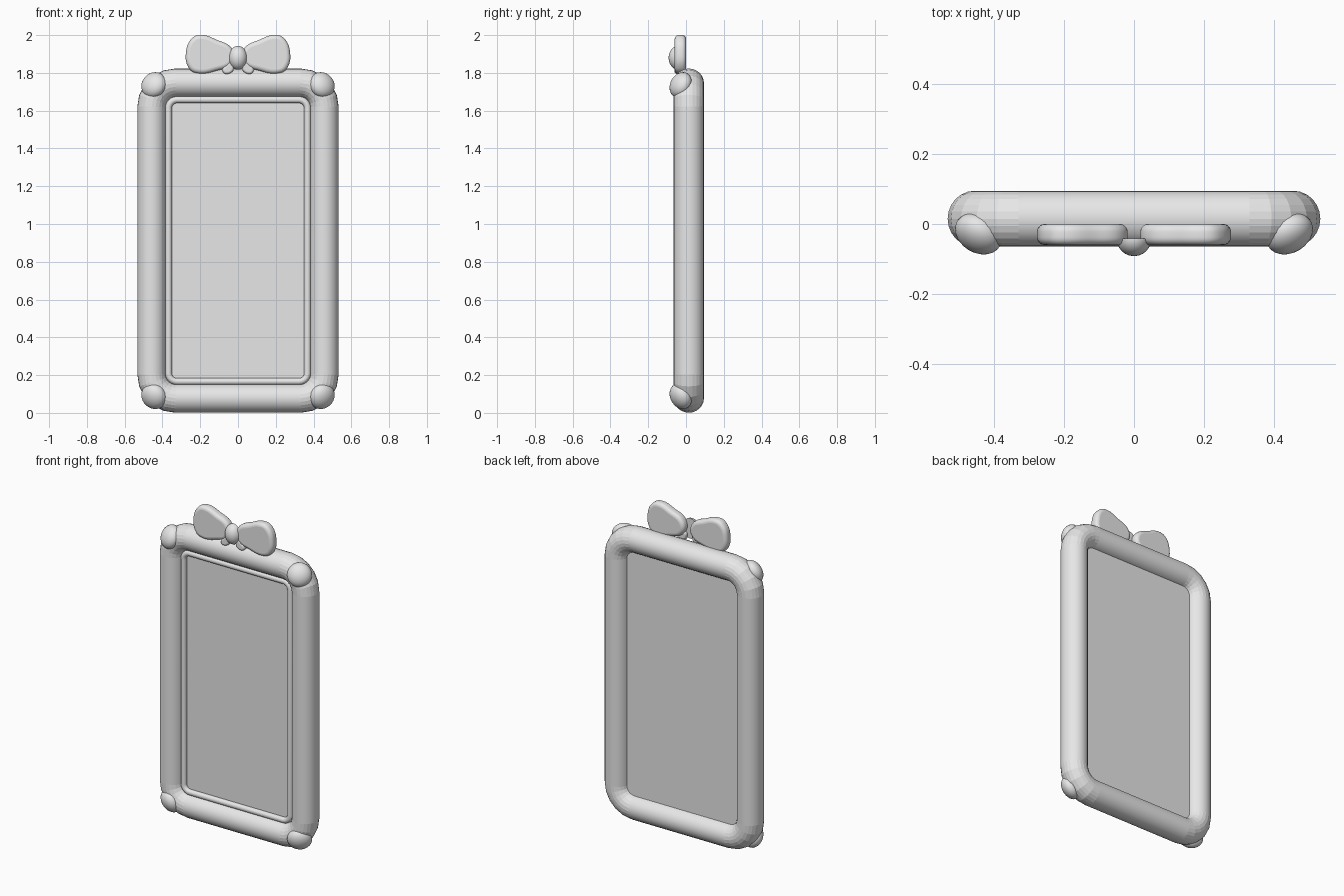
import bpy, bmesh
from math import sin, cos, pi, radians
from mathutils import Vector

cube = bpy.data.objects.get("Cube")
if cube:
    bpy.data.objects.remove(cube, do_unlink=True)

GREY = (0.8, 0.8, 0.8, 1)
mat = bpy.data.materials.new("light grey")
mat.use_nodes = True
mat.diffuse_color = GREY
mat.node_tree.nodes["Principled BSDF"].inputs["Base Color"].default_value = GREY

MID_Z = 0.912  # middle height of the frame


def finish(obj, angle):
    obj.data.materials.clear()
    obj.data.materials.append(mat)
    bpy.ops.object.select_all(action='DESELECT')
    obj.select_set(True)
    bpy.context.view_layer.objects.active = obj
    bpy.ops.object.shade_smooth_by_angle(angle=radians(angle))


def mesh_object(name, bm, angle=30):
    bmesh.ops.recalc_face_normals(bm, faces=bm.faces)
    mesh = bpy.data.meshes.new(name)
    bm.to_mesh(mesh)
    bm.free()
    obj = bpy.data.objects.new(name, mesh)
    bpy.context.collection.objects.link(obj)
    finish(obj, angle)
    return obj


def rounded_rect(hx, hz, r, steps):
    """Points of a rounded rectangle with the outward direction at each."""
    out = []
    for q, (sx, sz) in enumerate([(1, 1), (-1, 1), (-1, -1), (1, -1)]):
        for i in range(steps + 1):
            a = (q + i / steps) * pi / 2
            d = Vector((cos(a), 0, sin(a)))
            out.append((Vector((sx * (hx - r), 0, MID_Z + sz * (hz - r))) + d * r, d))
    return out


def swept_ring(name, path, y, width, depth, sides):
    """Sweep an elliptical section around a closed path."""
    bm = bmesh.new()
    rings = []
    for p, d in path:
        ring = []
        for k in range(sides):
            a = 2 * pi * k / sides
            ring.append(bm.verts.new(p + d * width * cos(a) + Vector((0, y + depth * sin(a), 0))))
        rings.append(ring)
    for i, ring in enumerate(rings):
        nxt = rings[(i + 1) % len(rings)]
        for k in range(sides):
            m = (k + 1) % sides
            bm.faces.new((ring[k], ring[m], nxt[m], nxt[k]))
    return mesh_object(name, bm)


def ellipsoid(name, centre, radii, axis=None, half=False):
    bm = bmesh.new()
    bmesh.ops.create_uvsphere(bm, u_segments=24, v_segments=16, radius=1)
    if half:  # keep only the front half, capped
        bmesh.ops.bisect_plane(bm, geom=bm.verts[:] + bm.edges[:] + bm.faces[:],
                               plane_co=(0, 0, 0), plane_no=(0, 1, 0), clear_outer=True)
        bmesh.ops.holes_fill(bm, edges=[e for e in bm.edges if e.is_boundary])
    bmesh.ops.scale(bm, vec=radii, verts=bm.verts)
    if axis:
        turn = Vector(axis).to_track_quat('Z', 'Y').to_matrix()
        bmesh.ops.rotate(bm, matrix=turn, verts=bm.verts)
    bmesh.ops.translate(bm, vec=centre, verts=bm.verts)
    mesh_object(name, bm)


def padded_shape(name, points, side, y, half_flat, bevel):
    """Flat outline in the front plane with a rounded rim."""
    curve = bpy.data.curves.new(name, 'CURVE')
    curve.dimensions = '2D'
    curve.fill_mode = 'BOTH'
    curve.extrude, curve.bevel_depth, curve.bevel_resolution = half_flat, bevel, 4
    curve.resolution_u = 6
    spline = curve.splines.new('BEZIER')
    spline.bezier_points.add(len(points) - 1)
    for bp, (x, z) in zip(spline.bezier_points, points):
        bp.co = (side * x, z, 0)
        bp.handle_left_type = bp.handle_right_type = 'AUTO'
    spline.use_cyclic_u = True
    obj = bpy.data.objects.new(name, curve)
    obj.rotation_euler = (pi / 2, 0, 0)
    obj.location.y = y
    bpy.context.collection.objects.link(obj)
    bpy.ops.object.select_all(action='DESELECT')
    obj.select_set(True)
    bpy.context.view_layer.objects.active = obj
    bpy.ops.object.convert(target='MESH')
    finish(bpy.context.view_layer.objects.active, 35)


# Thick rounded frame, smooth along the rails and faceted at the corners
SIDES, STEPS = 24, 5
frame = swept_ring("frame", rounded_rect(0.456, 0.834, 0.125, STEPS), 0.015, 0.077, 0.08, SIDES)
for poly in frame.data.polygons:
    poly.use_smooth = (poly.index // SIDES) % (STEPS + 1) == STEPS

# Thin inner bead
swept_ring("inner_bead", rounded_rect(0.368, 0.746, 0.045, 6), -0.008, 0.018, 0.018, 16)

# Mirror panel
bm = bmesh.new()
face = bm.faces.new([bm.verts.new(p + Vector((0, -0.003, 0)))
                     for p, d in rounded_rect(0.39, 0.768, 0.06, 6)])
solid = bmesh.ops.extrude_face_region(bm, geom=[face], use_keep_orig=True)
bmesh.ops.translate(bm, vec=(0, 0.04, 0),
                    verts=[v for v in solid["geom"] if isinstance(v, bmesh.types.BMVert)])
mesh_object("mirror_panel", bm)

# Corner caps, slightly flattened toward the outer front
for sx, side in ((1, "left"), (-1, "right")):
    for sz, level in ((1, "top"), (-1, "bottom")):
        ellipsoid(f"corner_cap_{level}_{side}", (sx * 0.445, -0.028, MID_Z + sz * 0.824),
                  (0.071, 0.071, 0.05), axis=(sx * 0.45, -0.75, sz * 0.4))

# Bow: two loops, two short tails and a knot
LOOP = [(0.047, 1.912), (0.12, 1.954), (0.2, 1.979), (0.229, 1.967), (0.254, 1.905),
        (0.242, 1.838), (0.218, 1.821), (0.12, 1.833), (0.047, 1.868)]
TAIL = [(0.035, 1.845), (0.055, 1.832), (0.07, 1.812), (0.045, 1.81), (0.033, 1.828)]
for sx, side in ((1, "left"), (-1, "right")):
    padded_shape(f"bow_loop_{side}", LOOP, sx, -0.03, 0.008, 0.022)
    padded_shape(f"bow_tail_{side}", TAIL, sx, -0.042, 0.006, 0.012)
ellipsoid("bow_knot", (0, -0.042, 1.88), (0.05, 0.05, 0.063), half=True)
